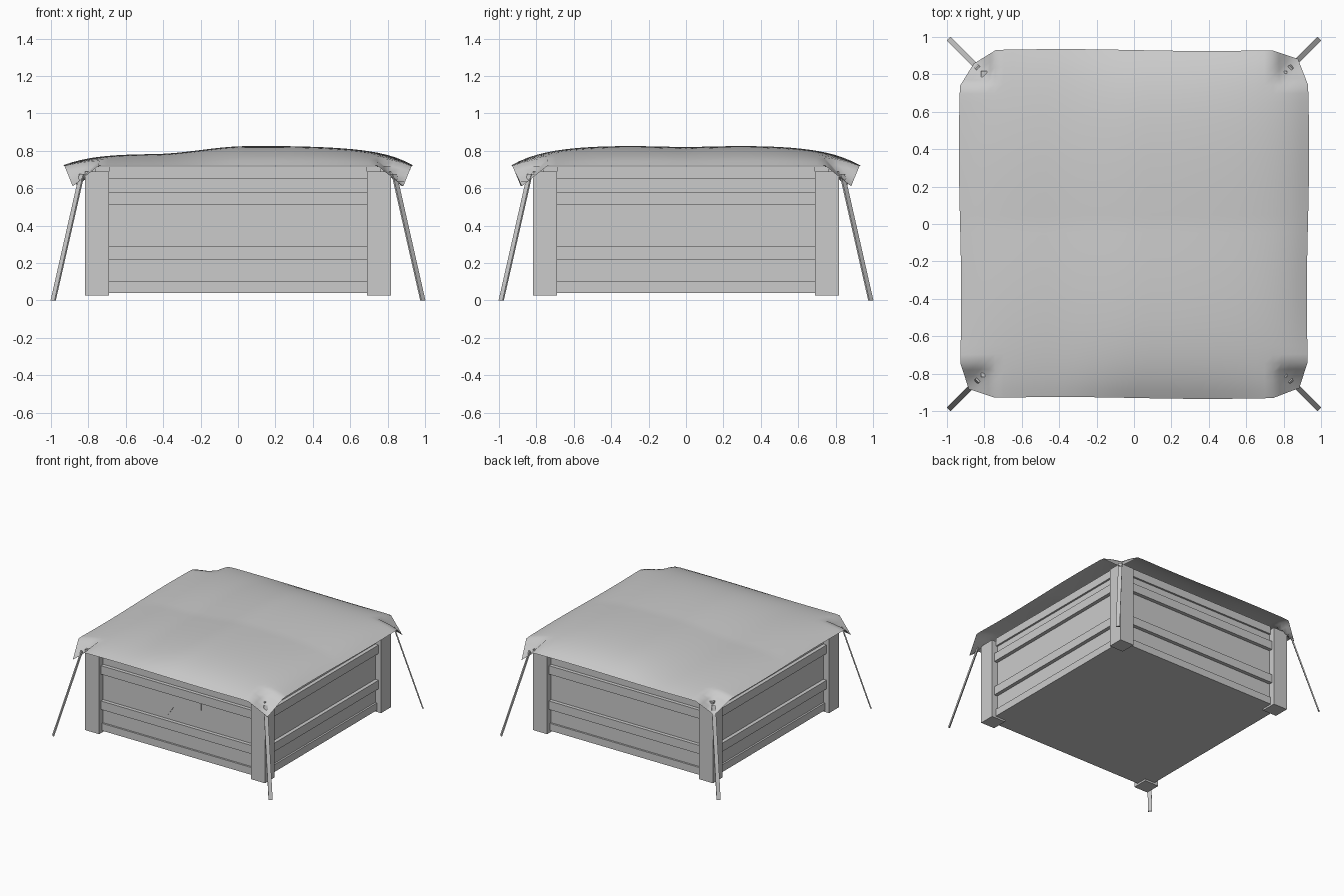
import bpy, bmesh, math
from mathutils import Vector, Matrix

if "Cube" in bpy.data.objects:
    bpy.data.objects.remove(bpy.data.objects["Cube"])


def finish(name, bm):
    bmesh.ops.recalc_face_normals(bm, faces=bm.faces)
    me = bpy.data.meshes.new(name)
    bm.to_mesh(me)
    bm.free()
    ob = bpy.data.objects.new(name, me)
    bpy.context.collection.objects.link(ob)
    return ob


def box(name, lo, hi):
    lo, hi = Vector(lo), Vector(hi)
    bm = bmesh.new()
    m = Matrix.Translation((lo + hi) / 2) @ Matrix.Diagonal((*(hi - lo), 1))
    bmesh.ops.create_cube(bm, size=1, matrix=m)
    return finish(name, bm)


# Crate body, closed underneath
WALL, INNER, OUTER = 0.765, 0.69, 0.817
box("crate_body", (-WALL, -WALL, 0.04), (WALL, WALL, 0.715))

# Horizontal rails on all four sides: bottom, top, height, protrusion
rails = [("base_rail", 0.04, 0.10, 0.78), ("lower_rail", 0.22, 0.29, 0.795),
         ("upper_rail", 0.51, 0.58, 0.795), ("top_rail", 0.65, 0.715, 0.78)]
for name, z0, z1, face in rails:
    for side in range(4):
        ob = box(f"{name}_{side}", (-INNER, -face, z0), (INNER, -WALL + 0.01, z1))
        ob.data.transform(Matrix.Rotation(side * math.pi / 2, 4, 'Z'))

# Curved painted plate on the front
outline = [(-0.685, 0.505), (-0.685, 0.297), (-0.17, 0.297), (-0.13, 0.305),
           (-0.10, 0.325), (-0.07, 0.365), (-0.045, 0.405), (-0.015, 0.43),
           (0.03, 0.44), (0.203, 0.44), (0.203, 0.505)]
bm = bmesh.new()
f = bm.faces.new([bm.verts.new((x, -WALL, z)) for x, z in outline])
ext = bmesh.ops.extrude_face_region(bm, geom=[f])
bmesh.ops.translate(bm, vec=(0, -0.005, 0),
                    verts=[v for v in ext["geom"] if isinstance(v, bmesh.types.BMVert)])
finish("front_plate", bm)

# Corner posts and tie-down straps
for sx in (-1, 1):
    for sy in (-1, 1):
        xs, ys = sorted((sx * INNER, sx * OUTER)), sorted((sy * INNER, sy * OUTER))
        box("corner_post", (xs[0], ys[0], 0.025), (xs[1], ys[1], 0.69))
        top, foot = Vector((sx * 0.835, sy * 0.835, 0.675)), Vector((sx * 0.988, sy * 0.988, 0.003))
        side = Vector((-sy, sx, 0)).normalized() * 0.015
        out = Vector((sx, sy, 0.3)).normalized() * 0.005
        bm = bmesh.new()
        ring = [(-1, -1), (1, -1), (1, 1), (-1, 1)]
        a = [bm.verts.new(top + side * i + out * j) for i, j in ring]
        b = [bm.verts.new(foot + side * i + out * j) for i, j in ring]
        for v in b:
            v.co.z = 0
        bm.faces.new(a)
        bm.faces.new(b)
        for i in range(4):
            k = (i + 1) % 4
            bm.faces.new((a[i], a[k], b[k], b[i]))
        finish("strap", bm)


# Draped cover: low uneven dome whose corners are pulled down and inwards
def smooth(t):
    t = min(max(t, 0), 1)
    return t * t * (3 - 2 * t)


bm = bmesh.new()
bmesh.ops.create_grid(bm, x_segments=40, y_segments=40, size=0.93)
for v in bm.verts:
    x, y = v.co.x, v.co.y
    dome = (1 - (abs(x) / 0.93) ** 6) * (1 - (abs(y) / 0.93) ** 6)
    amp = 0.055 + 0.042 * smooth((x + 0.45) / 0.5) - 0.012 * smooth((x - 0.2) / 0.6)
    amp += 0.006 * math.sin(5 * y) * (1 if y > 0 else -1)
    corner = min(max((min(abs(x), abs(y)) - 0.74) / 0.19, 0), 1)
    pull = (0.07 if x < 0 < y else 0.05) * corner
    v.co.x = math.copysign(abs(x) - pull, x) + 0.006 * math.sin(4 * y) * (x / 0.93)
    v.co.y = math.copysign(abs(y) - pull, y) - 0.005 * math.sin(4 * x) * abs(y / 0.93)
    v.co.z = 0.722 + dome * amp - 0.112 * corner
cover = finish("cover", bm)
for p in cover.data.polygons:
    p.use_smooth = True
